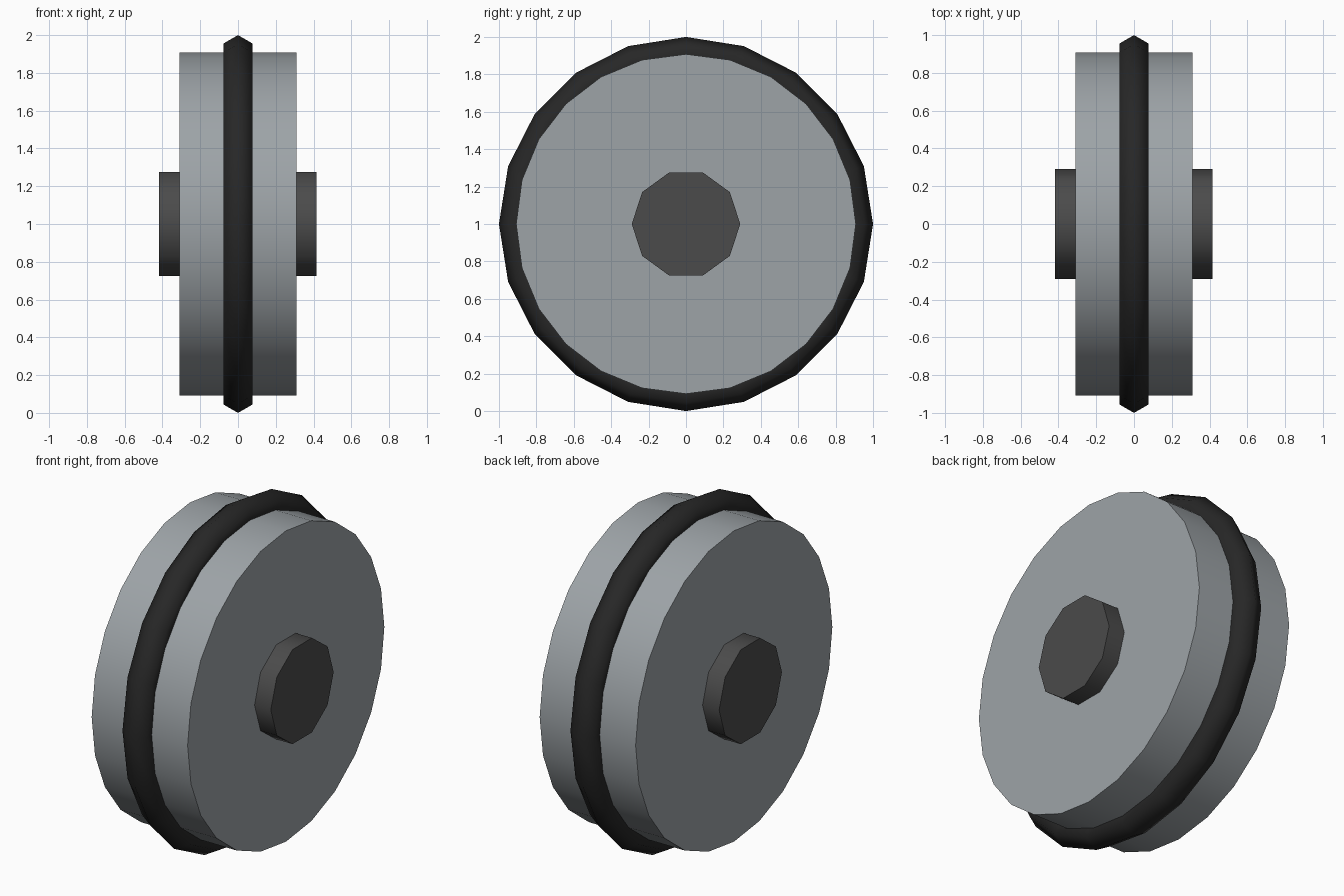
import bpy
from math import pi, radians

if "Cube" in bpy.data.objects:
    bpy.data.objects.remove(bpy.data.objects["Cube"])


def finish(name, color, angle):
    """Name the active part, colour it and smooth its rounded faces."""
    ob = bpy.context.object
    ob.name = name
    mat = bpy.data.materials.new(name + "_material")
    mat.diffuse_color = (*color, 1)
    mat.use_nodes = True
    mat.node_tree.nodes["Principled BSDF"].inputs["Base Color"].default_value = mat.diffuse_color
    ob.data.materials.append(mat)
    bpy.ops.object.transform_apply(location=False, rotation=True, scale=True)
    bpy.ops.object.shade_smooth_by_angle(angle=radians(angle))
    return ob


def axle_cylinder(name, sides, radius, x0, x1, roll, color):
    """Capped cylinder lying along x between x0 and x1."""
    bpy.ops.mesh.primitive_cylinder_add(
        vertices=sides, radius=radius, depth=x1 - x0,
        location=((x0 + x1) / 2, 0, 1), rotation=(roll, pi / 2, 0))
    return finish(name, color, 40)


# Wide wheel drum
axle_cylinder("wheel_drum", 24, 0.908, -0.31, 0.31, 0, (0.34, 0.37, 0.39))

# Ten-sided axle hub passing through, corners pointing along y
axle_cylinder("axle_hub", 10, 0.29, -0.417, 0.415, 0, (0.07, 0.07, 0.07))

# Raised rubber ring with a six-sided section
bpy.ops.mesh.primitive_torus_add(
    major_segments=20, minor_segments=6, major_radius=0.91, minor_radius=0.09,
    location=(0, 0, 1), rotation=(0, pi / 2, 0))
finish("rubber_ring", (0.02, 0.02, 0.02), 80)
